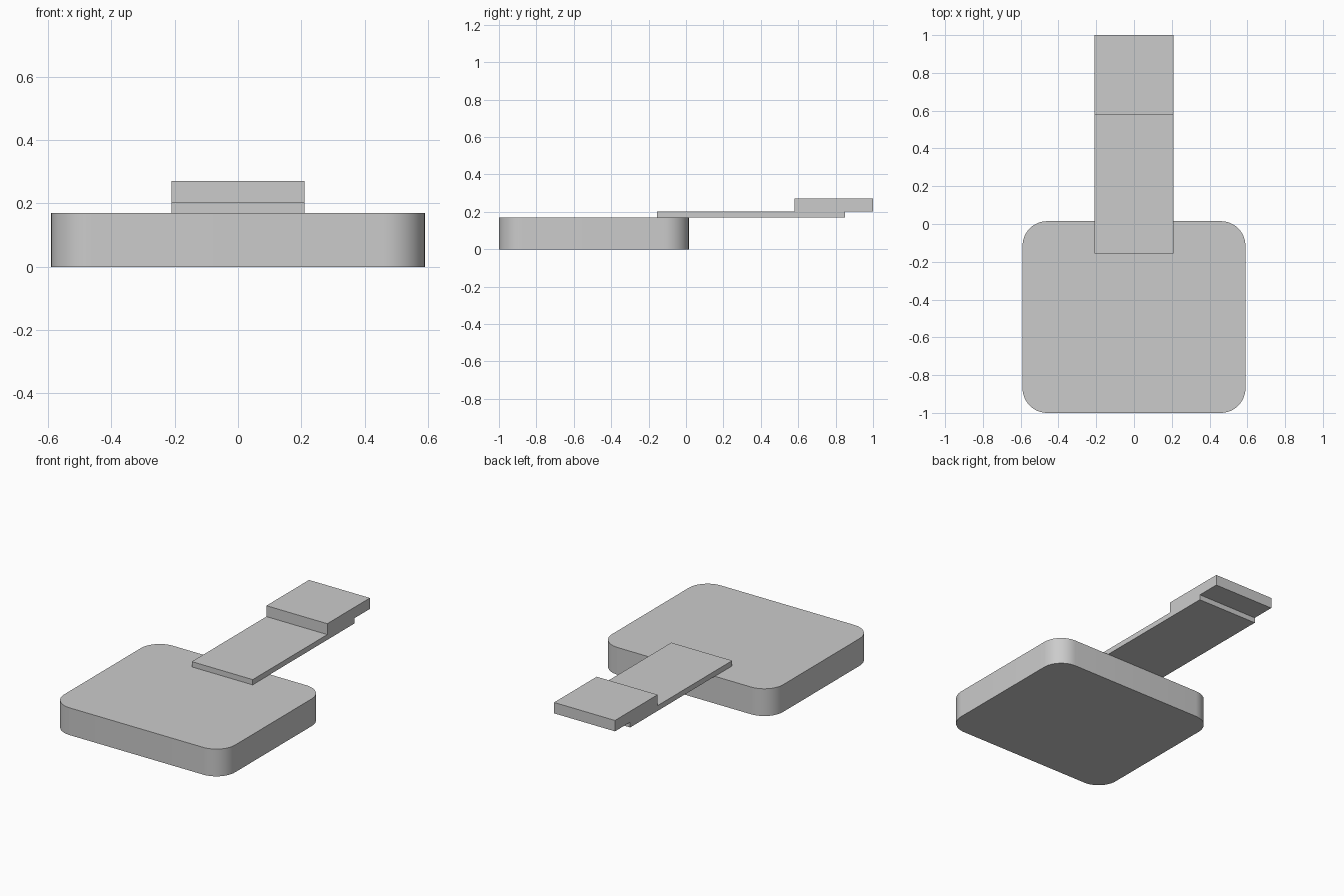
import bpy
import bmesh
import math
from mathutils import Vector

cube = bpy.data.objects.get("Cube")
if cube:
    bpy.data.objects.remove(cube, do_unlink=True)

# One plain grey for every part
grey = bpy.data.materials.new("plain_grey")
grey.use_nodes = True
colour = (0.6, 0.6, 0.6, 1.0)
grey.diffuse_color = colour
grey.node_tree.nodes["Principled BSDF"].inputs["Base Color"].default_value = colour


def make_box(name, low, high, corner_radius=0.0):
    """Box between two corners, with optional rounded vertical edges."""
    low, high = Vector(low), Vector(high)
    bm = bmesh.new()
    bmesh.ops.create_cube(bm, size=1.0)
    bmesh.ops.scale(bm, vec=high - low, verts=bm.verts)
    if corner_radius:
        uprights = [e for e in bm.edges
                    if abs(e.verts[0].co.z - e.verts[1].co.z) > 0.01]
        bmesh.ops.bevel(bm, geom=uprights, offset=corner_radius,
                        segments=12, profile=0.5, affect='EDGES')
    mesh = bpy.data.meshes.new(name)
    bm.to_mesh(mesh)
    bm.free()
    mesh.materials.append(grey)
    obj = bpy.data.objects.new(name, mesh)
    obj.location = (low + high) / 2
    bpy.context.collection.objects.link(obj)
    return obj


# Rounded slab, thin strip lying on it, and raised block at the strip's end
base = make_box("base_slab", (-0.59, -1.0, 0.0), (0.59, 0.015, 0.17), 0.13)
make_box("strip", (-0.21, -0.155, 0.17), (0.21, 0.85, 0.203))
make_box("end_block", (-0.21, 0.58, 0.203), (0.21, 1.0, 0.271))

# Smooth the rounded corners of the slab
bpy.ops.object.select_all(action='DESELECT')
base.select_set(True)
bpy.context.view_layer.objects.active = base
bpy.ops.object.shade_smooth_by_angle(angle=math.radians(30))
